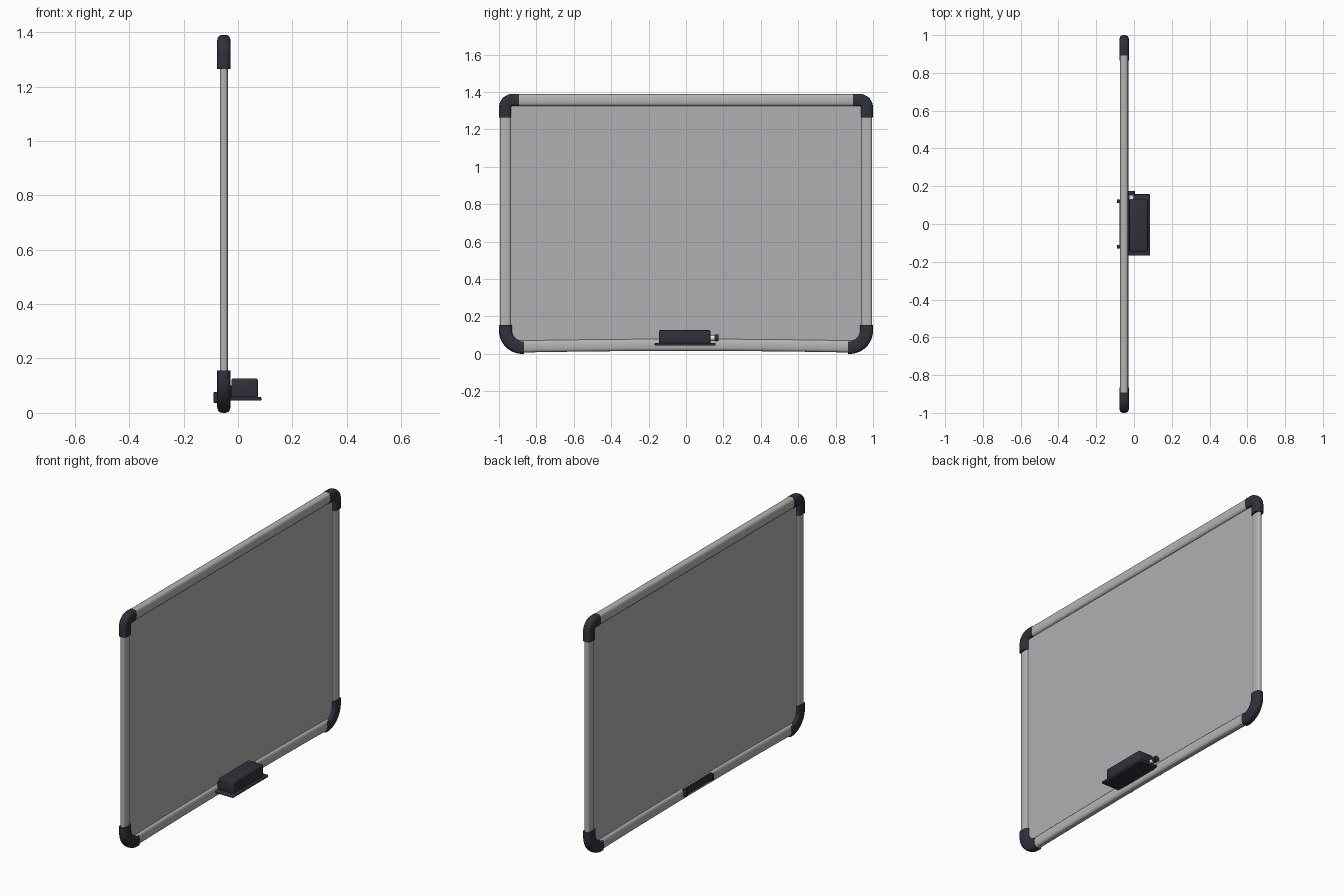
import bpy, bmesh, math
from mathutils import Vector

if "Cube" in bpy.data.objects:
    bpy.data.objects.remove(bpy.data.objects["Cube"], do_unlink=True)

BOARD_X = -0.052


def material(name, rgb):
    m = bpy.data.materials.new(name)
    m.use_nodes = True
    m.diffuse_color = (*rgb, 1)
    bsdf = next(n for n in m.node_tree.nodes if n.type == 'BSDF_PRINCIPLED')
    bsdf.inputs["Base Color"].default_value = (*rgb, 1)
    return m


surface = material("board grey", (0.43, 0.435, 0.45))
metal = material("brushed metal", (0.46, 0.46, 0.455))
plastic = material("dark plastic", (0.03, 0.03, 0.043))
white = material("white marker", (0.8, 0.8, 0.8))


def finish(name, bm, mat):
    bmesh.ops.recalc_face_normals(bm, faces=bm.faces)
    mesh = bpy.data.meshes.new(name)
    bm.to_mesh(mesh)
    bm.free()
    mesh.materials.append(mat)
    ob = bpy.data.objects.new(name, mesh)
    bpy.context.collection.objects.link(ob)
    bpy.ops.object.select_all(action='DESELECT')
    ob.select_set(True)
    bpy.context.view_layer.objects.active = ob
    bpy.ops.object.shade_smooth_by_angle(angle=math.radians(35))
    return ob


def box(name, low, high, mat, bevel=0.0):
    bm = bmesh.new()
    bmesh.ops.create_cube(bm, size=1)
    low, high = Vector(low), Vector(high)
    for v in bm.verts:
        v.co = (low + high) / 2 + v.co * (high - low)
    if bevel:
        bmesh.ops.bevel(bm, geom=bm.edges[:], offset=bevel, segments=3,
                        profile=0.5, affect='EDGES')
    return finish(name, bm, mat)


def sweep(name, path, width, depth, mat, sides=20):
    """Sweep a rounded rectangle along (y, z) points in the board's plane."""
    bm = bmesh.new()
    pts = [Vector(p) for p in path]
    rings = []
    for i, p in enumerate(pts):
        t = (pts[min(i + 1, len(pts) - 1)] - pts[max(i - 1, 0)]).normalized()
        n = Vector((-t.y, t.x))
        ring = []
        for k in range(sides):
            a = 2 * math.pi * k / sides
            c, s = math.cos(a), math.sin(a)
            u = math.copysign(abs(c) ** 0.65, c) * width / 2
            w = math.copysign(abs(s) ** 0.65, s) * depth / 2
            q = p + n * u
            ring.append(bm.verts.new((BOARD_X + w, q.x, q.y)))
        rings.append(ring)
    for r1, r2 in zip(rings, rings[1:]):
        for k in range(sides):
            j = (k + 1) % sides
            bm.faces.new((r1[k], r1[j], r2[j], r2[k]))
    bm.faces.new(rings[0])
    bm.faces.new(rings[-1])
    return finish(name, bm, mat)


def rod(name, x, z, radius, y0, y1, mat):
    bm = bmesh.new()
    bmesh.ops.create_cone(bm, cap_ends=True, segments=20, radius1=radius,
                          radius2=radius, depth=y1 - y0)
    for v in bm.verts:
        v.co = Vector((x + v.co.x, (y0 + y1) / 2 + v.co.z, z + v.co.y))
    return finish(name, bm, mat)


# Writing panel
box("writing_panel", (-0.059, -0.96, 0.06), (-0.045, 0.96, 1.35), surface)

# Frame rails, the lower one slightly bowed
sweep("top_rail", [(-0.93, 1.357), (0.93, 1.357)], 0.063, 0.044, metal)
bow = [(y / 10, 0.048 - 0.009 * (y / 9) ** 2) for y in range(-9, 10)]
sweep("bottom_rail", bow, 0.064, 0.044, metal)
for side, label in ((-1, "right"), (1, "left")):
    sweep("side_rail_" + label, [(side * 0.966, 0.1), (side * 0.966, 1.32)],
          0.058, 0.03, metal)


# Corner caps: straight leg, arc, straight leg
def corner(name, side, edge_z, up, radius, leg_y, leg_z, width):
    cy, cz = 1 - width / 2 - radius, edge_z + up * (width / 2 + radius)
    path = [(side * (1 - width / 2), leg_z)]
    for k in range(13):
        a = math.pi / 2 * k / 12
        path.append((side * (cy + radius * math.cos(a)),
                     cz - up * radius * math.sin(a)))
    path.append((side * leg_y, edge_z + up * width / 2))
    sweep(name, path, width, 0.05, plastic)


for side, label in ((-1, "right"), (1, "left")):
    corner("lower_corner_" + label, side, 0.0, 1, 0.09, 0.865, 0.155, 0.07)
    corner("upper_corner_" + label, side, 1.39, -1, 0.04, 0.893, 1.265, 0.066)

# Pen tray with the eraser standing on it
box("tray", (-0.031, -0.168, 0.045), (0.086, 0.158, 0.059), plastic, 0.005)
box("tray_back", (-0.034, -0.14, 0.045), (-0.022, 0.13, 0.1), plastic, 0.003)
box("eraser", (-0.024, -0.145, 0.055), (0.073, 0.13, 0.127), plastic, 0.007)

# Marker lying behind the eraser
rod("marker_body", -0.013, 0.085, 0.014, 0.08, 0.155, white)
rod("marker_cap", -0.013, 0.086, 0.017, 0.152, 0.174, plastic)

# Clip on the back of the lower rail
box("back_clip", (-0.077, -0.13, 0.035), (-0.06, 0.13, 0.078), plastic, 0.002)
for side, label in ((-1, "right"), (1, "left")):
    y = side * 0.12
    box("clip_tab_" + label, (-0.09, y - 0.01, 0.037), (-0.07, y + 0.01, 0.076),
        plastic, 0.003)
